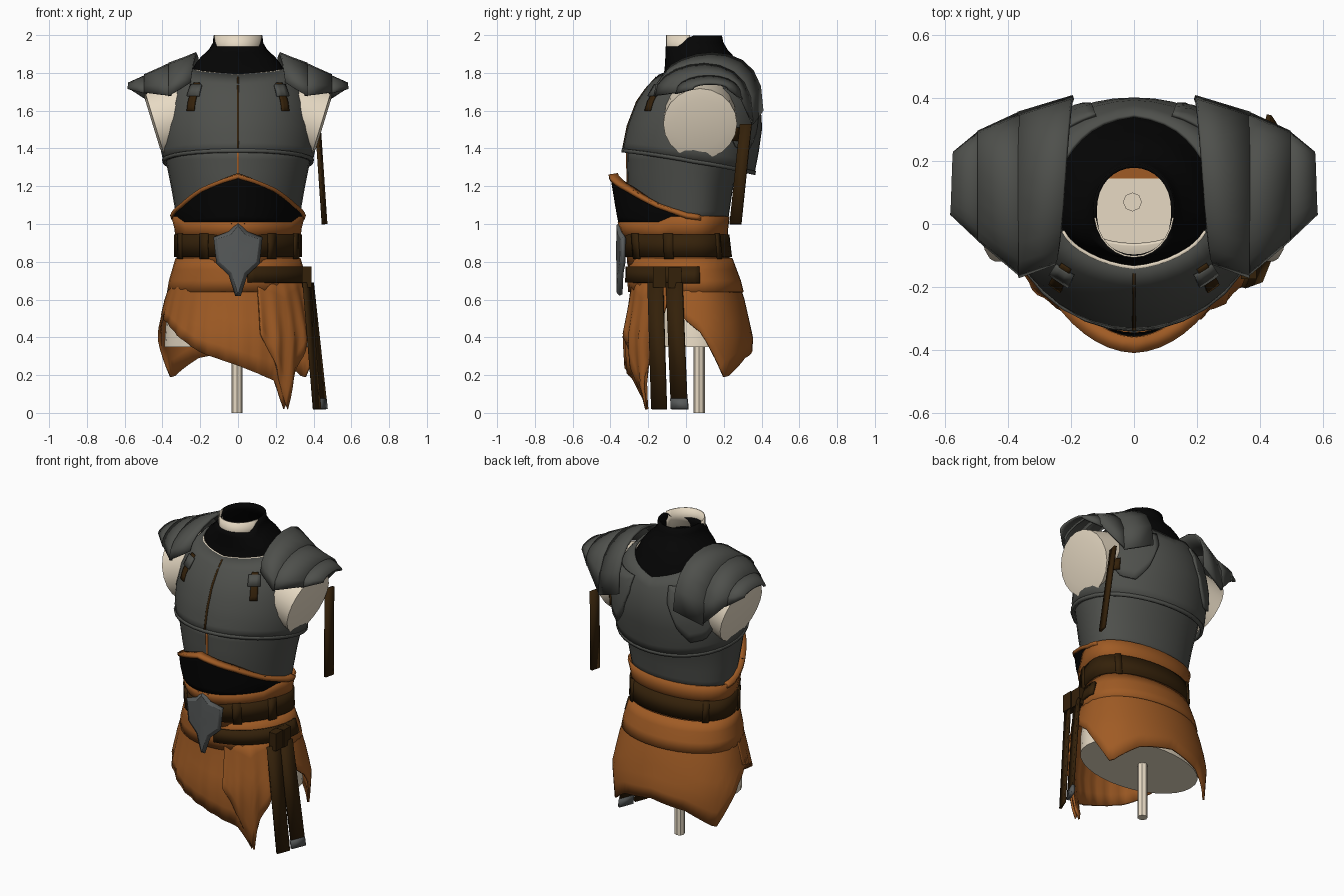
import bpy, bmesh, math
from mathutils import Vector, Matrix

cube = bpy.data.objects.get("Cube")
if cube:
    bpy.data.objects.remove(cube, do_unlink=True)


def material(name, r, g, b):
    m = bpy.data.materials.new(name)
    m.use_nodes = True
    m.diffuse_color = (r, g, b, 1)
    bsdf = m.node_tree.nodes["Principled BSDF"]
    bsdf.inputs["Base Color"].default_value = (r, g, b, 1)
    bsdf.inputs["Roughness"].default_value = 0.8
    return m


STEEL = material("armour grey", .077, .08, .072)
BUCKLE = material("buckle grey", .095, .102, .102)
BLACK = material("black cloth", .0015, .0015, .0015)
ORANGE = material("orange cloth", .35, .105, .018)
LEATHER = material("dark leather", .034, .015, .003)
CREAM = material("cream mannequin", .8, .7, .55)
CENTRE_Y = .04


def interp(table, v):
    """Linear lookup in rows of (key, values...)."""
    if v <= table[0][0]:
        return table[0][1:]
    for a, b in zip(table, table[1:]):
        if v <= b[0]:
            f = (v - a[0]) / (b[0] - a[0])
            return tuple(p + (q - p) * f for p, q in zip(a[1:], b[1:]))
    return table[-1][1:]


def finish(name, bm, mat, thick=0, mirror=False, angle=35):
    me = bpy.data.meshes.new(name)
    bm.to_mesh(me)
    bm.free()
    me.materials.append(mat)
    ob = bpy.data.objects.new(name, me)
    bpy.context.collection.objects.link(ob)
    if thick:
        ob.modifiers.new("thickness", 'SOLIDIFY').thickness = thick
    if mirror:
        ob.modifiers.new("other side", 'MIRROR')
    bpy.ops.object.select_all(action='DESELECT')
    ob.select_set(True)
    bpy.context.view_layer.objects.active = ob
    bpy.ops.object.shade_smooth_by_angle(angle=math.radians(angle))
    return ob


def level(edge, deg):
    """An edge height is a number, a function or a table over the angle."""
    if callable(edge):
        return edge(deg)
    return interp(edge, deg)[0] if isinstance(edge, list) else edge


def shell(name, profile, mat, lo, hi, a0=-180, a1=180, off=0, thick=.012,
          keel=1.0, n=32, m=6, ripple=0, floor=False):
    """Wrapped sheet; angle 0 is the front, 90 is +x. Profile: z, half width, front y, back y."""
    bm = bmesh.new()
    cols = []
    for i in range(n + 1):
        deg = a0 + (a1 - a0) * i / n
        t = math.radians(deg)
        z0, z1 = level(lo, deg), level(hi, deg)
        col = []
        for j in range(m + 1):
            z = z0 + (z1 - z0) * j / m
            rx, yf, yb = interp(profile, z)
            d = off + ripple * (1 - j / m) * math.sin(deg * .5)
            c = math.cos(t)
            if c > 0:
                y = CENTRE_Y - (CENTRE_Y - yf + d) * c ** keel
            else:
                y = CENTRE_Y + (yb - CENTRE_Y + d) * (-c) ** .9
            col.append(bm.verts.new(((rx + d) * math.sin(t), y, z)))
        cols.append(col)
    for p, q in zip(cols, cols[1:]):
        for j in range(m):
            bm.faces.new((p[j], q[j], q[j + 1], p[j + 1]))
    if floor:
        bm.faces.new([c[0] for c in reversed(cols[:-1])])
    if a1 - a0 == 360:
        bmesh.ops.remove_doubles(bm, verts=bm.verts, dist=.0005)
    return finish(name, bm, mat, thick)


def strap(name, mat, top, bottom, w, thick=.014, twist=.4):
    """Strap hanging at the side, wide along y and turned a little towards the front."""
    bm = bmesh.new()
    rows = []
    for f in (0, .5, 1):
        p = Vector(top).lerp(Vector(bottom), f)
        rows.append([bm.verts.new(p + Vector((s * w / 2 * twist, s * w / 2, 0))) for s in (-1, 1)])
    for a, b in zip(rows, rows[1:]):
        bm.faces.new((a[0], b[0], b[1], a[1]))
    return finish(name, bm, mat, thick)


# Mannequin: hollow torso with a floor, front of the neck, arm stumps and stand
torso = [(.35, .39, -.2, .28), (.5, .38, -.22, .27), (.8, .3, -.24, .2), (1, .29, -.23, .19),
         (1.4, .36, -.26, .27), (1.65, .33, -.2, .3), (1.8, .2, -.07, .22)]
shell("torso", torso, CREAM, .35, 1.8, m=12, floor=True)
shell("neck_front", [(1.8, .128, -.107, .18)], CREAM, 1.88, 2, -82, 82, thick=.006, m=1, n=12)

bm = bmesh.new()
tilt = Matrix.Rotation(math.radians(107), 4, 'Y')
bmesh.ops.create_cone(bm, cap_ends=True, segments=20, radius1=.19, radius2=.195, depth=.2,
                      matrix=Matrix.Translation((.345, .075, 1.56)) @ tilt)
cap = max(bm.faces, key=lambda f: f.calc_center_median().x)
bmesh.ops.inset_individual(bm, faces=[cap], thickness=.06, depth=.012)
finish("arm_stump", bm, CREAM, mirror=True)

bm = bmesh.new()
bmesh.ops.create_cone(bm, cap_ends=True, segments=8, radius1=.03, radius2=.03, depth=.42,
                      matrix=Matrix.Translation((-.005, .07, .21)))
finish("stand_pole", bm, CREAM)

# Cloth strip lying on the floor inside the torso
bm = bmesh.new()
bmesh.ops.create_cube(bm, size=1, matrix=Matrix.Translation((0, .17, .356)) @
                      Matrix.Diagonal((.2, .05, .006, 1)))
finish("inner_strip", bm, ORANGE)

# Black collar, open at the top and rising behind the neck
collar = [(1.6, .34, -.2, .36), (1.72, .305, -.155, .335), (1.8, .25, -.115, .3),
          (1.87, .215, -.11, .27), (1.91, .165, -.109, .23), (1.95, .133, -.109, .2), (2, .13, -.107, .19)]
shell("collar", collar, BLACK, 1.62, lambda a: interp([(60, 1.94), (84, 1.998)], abs(a))[0], m=10)

# Cuirass: abdomen plate, breast and back plate, neck trim and centre seam
abdomen = [(1, .32, -.28, .22), (1.2, .355, -.31, .25), (1.4, .395, -.315, .31)]
shell("abdomen_plate", abdomen, STEEL, 1.0, 1.41, keel=1.1)
chest = [(1.25, .375, -.29, .36), (1.38, .408, -.338, .385), (1.52, .405, -.31, .405),
         (1.65, .38, -.26, .39), (1.75, .335, -.19, .345), (1.83, .25, -.1, .31)]


def chest_bottom(deg):
    return 1.32 + .06 * math.cos(math.radians(deg))


def neckline(deg):
    return interp([(0, 1.79), (50, 1.81), (90, 1.84), (140, 1.8), (180, 1.74)], abs(deg))[0]


shell("breast_and_back_plate", chest, STEEL, chest_bottom, neckline, keel=1.1, n=40, m=8)
shell("plate_lower_rim", chest, STEEL, chest_bottom, lambda a: chest_bottom(a) + .02,
      off=.005, keel=1.1, m=1)
shell("neck_trim", chest, CREAM, lambda a: neckline(a) - .01, lambda a: neckline(a) + .003,
      -62, 62, off=-.004, thick=.008, keel=1.1, n=16, m=1)
shell("chest_seam", chest, LEATHER, 1.39, 1.78, -.8, .8, off=.004, keel=1.1, n=2)
shell("abdomen_seam", abdomen, ORANGE, 1.2, 1.38, -.9, .9, off=.004, keel=1.1, n=2)
shell("back_strap_clasp", chest, LEATHER, 1.44, 1.51, 113, 127, off=.022, n=4, m=2)
for s, side in ((1, "left"), (-1, "right")):
    a, b = sorted((s * 36, s * 43))
    shell(side + "_shoulder_strap", chest, LEATHER, 1.6, 1.75, a, b, off=.01, keel=1.1, n=3)
    a, b = sorted((s * 33, s * 45))
    shell(side + "_strap_clasp", chest, STEEL, 1.68, 1.74, a, b, off=.018, keel=1.1, n=3, m=1)
    # Rounded flap over each shoulder blade
    a, b = sorted((s * 116, s * 160))
    shell(side + "_blade_flap", chest, STEEL,
          lambda d: interp([(116, 1.5), (128, 1.4), (142, 1.38), (152, 1.46), (160, 1.62)], abs(d))[0],
          1.72, a, b, off=.012, n=12)

# Pauldrons: overlapping arched bands, each station is front/back x, y and heights
stations = [(.25, .195, -.13, .41, 1.73, 1.89, 1.58), (.36, .36, -.17, .36, 1.67, 1.845, 1.52),
            (.49, .49, -.06, .3, 1.69, 1.79, 1.66), (.585, .575, .03, .23, 1.715, 1.75, 1.715)]


def arch(station, f, lift):
    xf, xb, yf, yb, zf, zt, zb = station
    base = zf + (zb - zf) * f
    x = xf + (xb - xf) * f
    y = (yf + yb) / 2 - (yb - yf) / 2 * math.cos(math.pi * f)
    return Vector((x, y, base + (zt - base) * math.sin(math.pi * f) ** .8 + lift))


for k, name in enumerate(("inner", "middle", "outer")):
    bm = bmesh.new()
    grid = []
    for g in (0, .5, 1.0 if k == 2 else 1.06):
        row = []
        for j in range(11):
            p = arch(stations[k], j / 10, .01 * (2 - k) * (1 - g * .3))
            q = arch(stations[k + 1], j / 10, .006 * (2 - k))
            row.append(bm.verts.new(p.lerp(q, g)))
        grid.append(row)
    for p, q in zip(grid, grid[1:]):
        for j in range(10):
            bm.faces.new((p[j], q[j], q[j + 1], p[j + 1]))
    finish("pauldron_" + name + "_band", bm, STEEL, .014, True)

# Waist sash: orange band, black front flare, thick orange rim
sash = [(.92, .33, -.335, .22), (1, .34, -.36, .225), (1.06, .36, -.372, .235), (1.26, .375, -.405, .3)]


def sash_top(deg):
    return interp([(0, 1.262), (14, 1.235), (32, 1.19), (55, 1.11), (80, 1.05), (100, 1.04)], abs(deg))[0]


shell("sash_band", sash, ORANGE, .92, lambda a: 1.01 + .03 * (abs(a) > 60), keel=1.3, m=2)
shell("sash_front", sash, BLACK, 1.0, sash_top, -95, 95, off=-.003, keel=1.3)
shell("sash_rim", sash, ORANGE, lambda a: sash_top(a) - .022, sash_top, -100, 100,
      off=.005, thick=.05, keel=1.3, m=1)

# Main belt with loops and a shield-shaped buckle
waist = [(.78, .325, -.31, .235), (.95, .325, -.325, .215)]
shell("waist_wrap", waist, ORANGE, .78, .95, keel=1.2, m=2)
shell("belt", waist, LEATHER, .825, .945, off=.014, keel=1.2, m=1, thick=.018)
for deg in (-65, -32, 32, 65, 130, -130):
    shell("belt_loop", waist, LEATHER, .815, .95, deg - 4, deg + 4, off=.02, keel=1.2, n=2, m=1)

half = [(0, 1.01), (.05, .96), (.13, .93), (.115, .79), (.05, .73), (.015, .62)]
outline = half + [(-x, z) for x, z in reversed(half[1:])]
bm = bmesh.new()
plate = bm.faces.new([bm.verts.new((x, -.335 - .02 * (1 - abs(x) / .13), z)) for x, z in outline])
plate.normal_update()
if plate.normal.y > 0:
    plate.normal_flip()
bmesh.ops.inset_individual(bm, faces=[plate], thickness=.02, depth=.014)
bmesh.ops.poke(bm, faces=[plate], offset=.012)
finish("buckle", bm, BUCKLE, .02, angle=15)

# Skirt: hip band, pointed back panel, draped front panel
hips = [(.64, .37, -.3, .3), (.7, .36, -.305, .285), (.82, .325, -.3, .24)]
shell("hip_band", hips, ORANGE, .64, .82, keel=1.1, m=3, off=.006)
skirt = [(0, .4, -.27, .33), (.18, .415, -.32, .345), (.4, .432, -.335, .355),
         (.6, .388, -.3, .31), (.78, .33, -.28, .25)]
back_hem = [(70, .56), (95, .43), (121, .18), (150, .29), (180, .33),
            (210, .29), (239, .18), (265, .43), (290, .56)]
shell("back_skirt", skirt, ORANGE, back_hem, .74, 70, 290, n=44)
front_hem = [(-85, .52), (-62, .47), (-28, .32), (0, .25), (28, .17), (38, .01), (46, .2), (54, .45)]
shell("front_skirt", skirt, ORANGE, front_hem, .74, -85, 54, n=42, ripple=.004)
fold_hem = [(16, .42), (30, .22), (39, .01), (45, .2), (54, .33), (66, .58)]
shell("skirt_fold", skirt, ORANGE, fold_hem, .72, 16, 66, off=.01, n=28, ripple=.009)

# Second belt, knot and hanging tails
shell("lower_belt", hips, LEATHER, .69, .775, 8, 96, off=.022, thick=.02, keel=1.1, n=16, m=1)
bm = bmesh.new()
for y, z in ((-.14, .72), (-.06, .715)):
    bmesh.ops.create_cube(bm, size=1, matrix=Matrix.Translation((.365, y, z)) @
                          Matrix.Diagonal((.05, .07, .11, 1)))
finish("belt_knot", bm, LEATHER)
strap("front_tail", LEATHER, (.37, -.165, .69), (.425, -.145, .02), .08)
strap("rear_tail", LEATHER, (.385, -.065, .69), (.452, -.04, .075), .085)
strap("rear_tail_tip", BUCKLE, (.452, -.04, .075), (.458, -.037, .02), .088, .018)

# Loose strap behind the shoulder
strap("shoulder_hanging_strap", LEATHER, (.43, .315, 1.53), (.466, .26, 1.0), .06, .016, .25)
